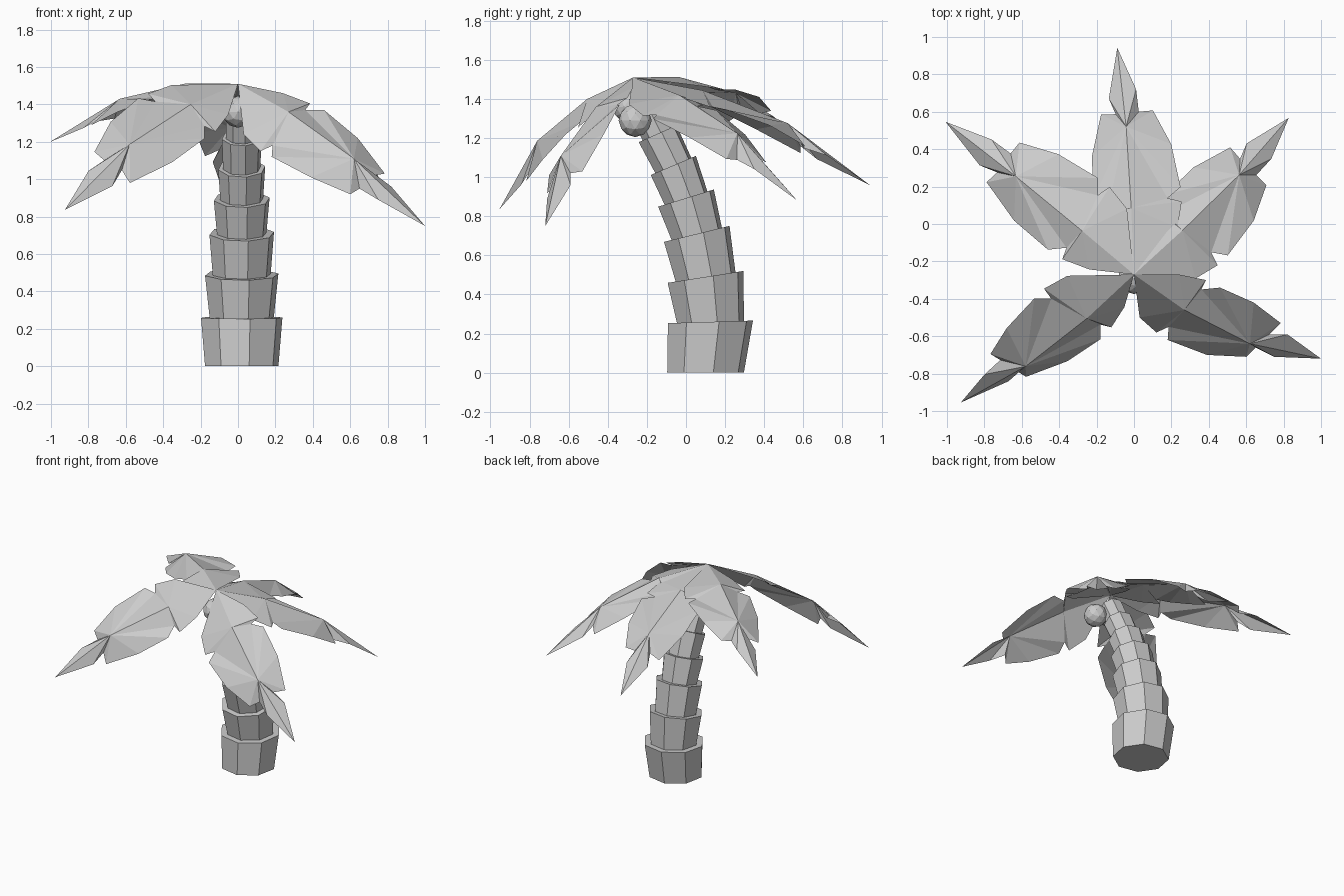
import bpy, bmesh
from math import sin, cos, pi
from mathutils import Vector, Matrix

if "Cube" in bpy.data.objects:
    bpy.data.objects.remove(bpy.data.objects["Cube"])


def make_object(name, verts, faces):
    me = bpy.data.meshes.new(name)
    me.from_pydata([tuple(v) for v in verts], [], faces)
    me.update()
    ob = bpy.data.objects.new(name, me)
    bpy.context.collection.objects.link(ob)
    return ob


# Trunk: stacked eight-sided cups, each flaring upwards and leaning forward
# ring centre y, z, tilt / radius leaving this ring, radius arriving at it
rings = [(.10, 0, 0, .20, .20), (.125, .26, .03, .175, .222), (.10, .49, .155, .158, .20),
         (.055, .71, .24, .135, .176), (0, .893, .30, .117, .152),
         (-.065, 1.06, .40, .102, .128), (-.145, 1.222, .42, .085, .108),
         (-.225, 1.38, .45, 0, .088)]
N = 8


def ring(y, z, tilt, r):
    pts = []
    for i in range(N):
        a = 2 * pi * i / N + .2
        u = r * sin(a)
        pts.append((.02 + r * cos(a), y + u * cos(tilt), z + u * sin(tilt)))
    return pts


for k in range(len(rings) - 1):
    lo, hi = rings[k], rings[k + 1]
    verts = ring(*lo[:3], lo[3]) + ring(*hi[:3], hi[4])
    faces = [(i, (i + 1) % N, N + (i + 1) % N, N + i) for i in range(N)]
    faces += [tuple(range(N))[::-1], tuple(range(N, 2 * N))]
    make_object(f"trunk_segment_{k + 1}", verts, faces)

# Frond pattern: a ridge of four points and a notched edge down each side
apex = Vector((0, -.27, 1.51))
ridge = [(0, -.27, 1.51), (.27, -.46, 1.36), (.62, -.64, 1.11), (1, -.72, .75)]
left = [(.24, -.27, 1.46), (.385, -.30, 1.405), (.36, -.35, 1.37), (.46, -.34, 1.37),
        (.64, -.42, 1.22), (.785, -.53, 1.03), (.725, -.59, 1.02), (.82, -.59, .96)]
right = [(.03, -.50, 1.24), (.12, -.58, 1.15), (.185, -.55, 1.18), (.18, -.62, 1.12),
         (.39, -.70, 1.01), (.60, -.71, .92), (.65, -.66, .95), (.75, -.71, .89)]
pattern = [Vector(p) - apex for p in ridge + left + right]

frond_faces = []
for base, flip in ((4, False), (12, True)):
    s = [base + i for i in range(8)]
    half = [(0, 1, s[0]), (1, s[1], s[0]), (1, s[2], s[1]), (1, 2, s[2]),
            (2, s[3], s[2]), (2, s[4], s[3]), (2, s[5], s[4]), (2, s[6], s[5]),
            (2, s[7], s[6]), (2, 3, s[7])]
    frond_faces += [f[::-1] if flip else f for f in half]


def frame(tip, side):
    x = (Vector(tip) - apex).normalized()
    z = x.cross(Vector(side)).normalized()
    return Matrix((x, z.cross(x), z)).transposed()


# Fronds: the pattern turned to each tip, with its own sideways roll
home = frame(ridge[3], (.60, .60, .53)).transposed()
placements = {
    "frond_front_right": ((1, -.72, .75), (.60, .60, .53)),
    "frond_front_left": ((-.92, -.95, .84), (.72, -.50, -.50)),
    "frond_back": ((-.09, .95, .955), (-1, -.1, 0)),
    "frond_back_right": ((.83, .57, .88), (-.67, .72, .06)),
    "frond_back_left": ((-1, .54, 1.2), (-.60, -.79, -.06)),
}
for name, (tip, side) in placements.items():
    m = frame(tip, side) @ home
    make_object(name, [apex + m @ p for p in pattern], frond_faces)

# Coconuts under the crown
for i, loc in enumerate([(.14, -.26, 1.29), (0, -.29, 1.36)]):
    bpy.ops.mesh.primitive_ico_sphere_add(subdivisions=2, radius=.085, location=loc)
    bpy.context.object.name = f"coconut_{i + 1}"
